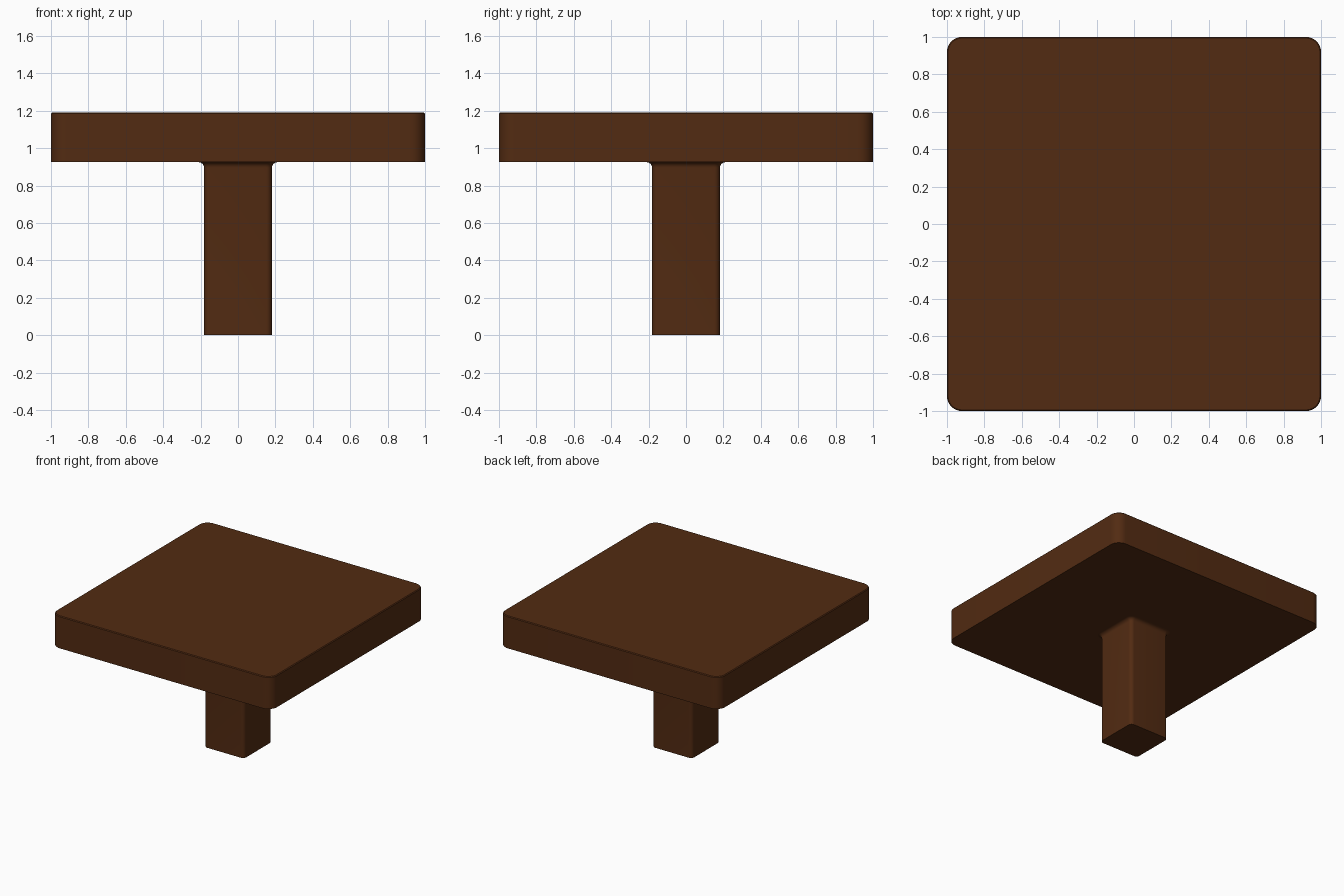
import bpy, bmesh, math

if "Cube" in bpy.data.objects:
    bpy.data.objects.remove(bpy.data.objects["Cube"])

wood = bpy.data.materials.new("dark_wood")
wood.diffuse_color = (0.085, 0.024, 0.006, 1)
wood.use_nodes = True
wood.node_tree.nodes["Principled BSDF"].inputs["Base Color"].default_value = wood.diffuse_color


def rounded_square(half, radius, segments=8):
    """Outline of a square with rounded corners, counter-clockwise."""
    pts = []
    for corner in range(4):
        mid = math.pi / 4 + corner * math.pi / 2
        cx = math.copysign(half - radius, math.cos(mid))
        cy = math.copysign(half - radius, math.sin(mid))
        for i in range(segments + 1):
            a = corner * math.pi / 2 + i / segments * math.pi / 2
            pts.append((cx + radius * math.cos(a), cy + radius * math.sin(a)))
    return pts


def loft(name, rings):
    """Stack rounded squares given as (half width, corner radius, z)."""
    bm = bmesh.new()
    loops = [[bm.verts.new((x, y, z)) for x, y in rounded_square(h, r)]
             for h, r, z in rings]
    for low, high in zip(loops, loops[1:]):
        for i in range(len(low)):
            j = (i + 1) % len(low)
            bm.faces.new((low[i], low[j], high[j], high[i]))
    bm.faces.new(loops[0][::-1])
    bm.faces.new(loops[-1])
    mesh = bpy.data.meshes.new(name)
    bm.to_mesh(mesh)
    bm.free()
    obj = bpy.data.objects.new(name, mesh)
    bpy.context.collection.objects.link(obj)
    mesh.materials.append(wood)
    bpy.ops.object.select_all(action='DESELECT')
    obj.select_set(True)
    bpy.context.view_layer.objects.active = obj
    bpy.ops.object.shade_smooth_by_angle(angle=math.radians(30))
    return obj


UNDERSIDE, TOP = 0.925, 1.19

# Square table top with rounded corners and a tiny chamfer on the upper edge
loft("table_top", [(1.0, 0.08, UNDERSIDE), (1.0, 0.08, TOP - 0.006),
                   (0.994, 0.074, TOP)])

# Central leg, flaring into the underside with a small fillet
HALF, CORNER, FILLET = 0.181, 0.03, 0.03
leg_rings = [(HALF, CORNER, 0)]
for i in range(7):
    a = i / 6 * math.pi / 2
    flare = FILLET * (1 - math.cos(a))
    leg_rings.append((HALF + flare, CORNER + flare,
                      UNDERSIDE - FILLET * (1 - math.sin(a))))
loft("leg", leg_rings)
